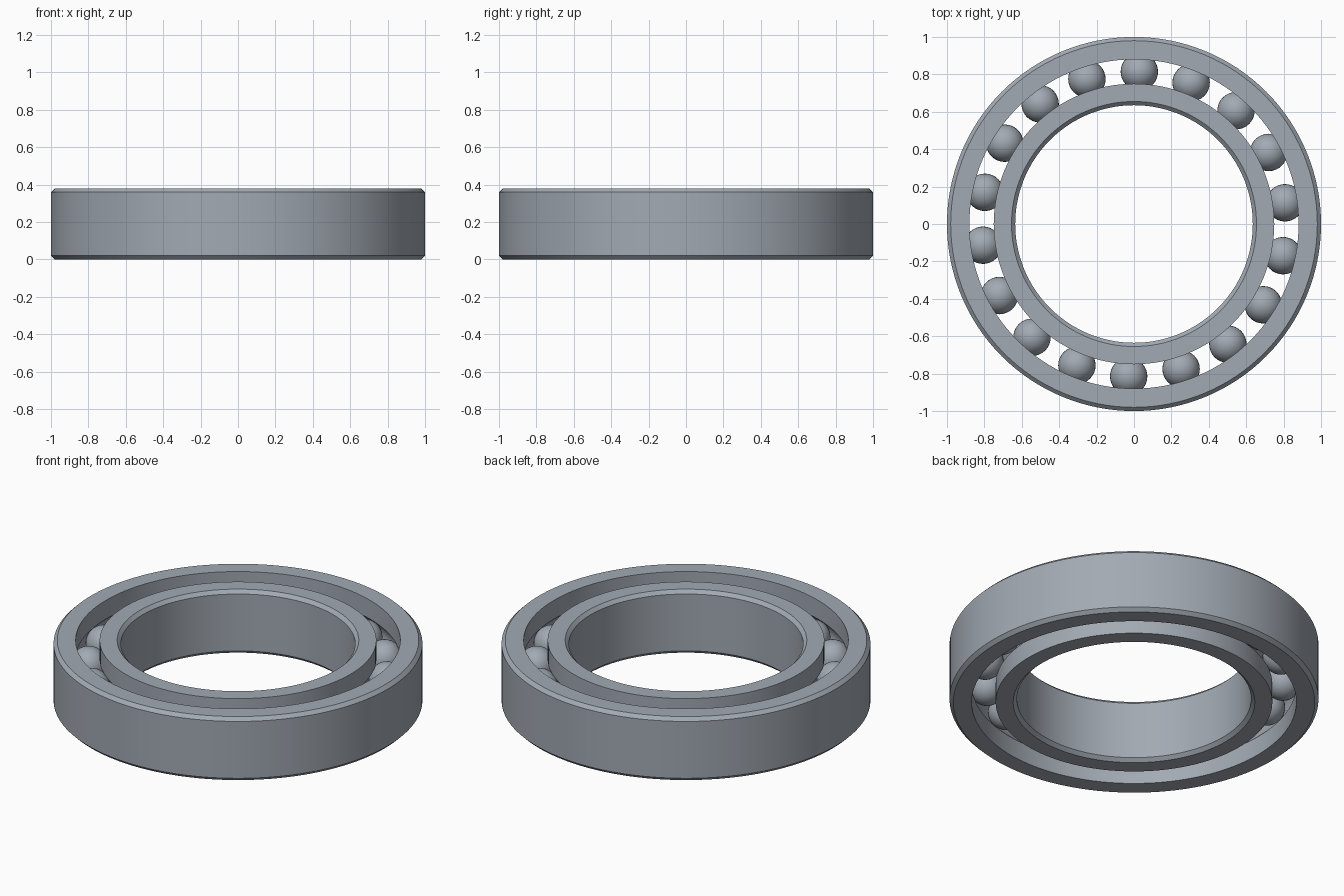
import bpy
import bmesh
from math import radians, sin, cos, sqrt
from mathutils import Matrix, Vector

if "Cube" in bpy.data.objects:
    bpy.data.objects.remove(bpy.data.objects["Cube"], do_unlink=True)

HEIGHT, MID = 0.38, 0.19
CHAMFER = 0.02
SEGMENTS = 128
BALLS, BALL_R, PITCH_R = 18, 0.1, 0.815

steel = bpy.data.materials.new("steel grey")
steel.use_nodes = True
steel.diffuse_color = (0.36, 0.40, 0.45, 1)
steel.node_tree.nodes["Principled BSDF"].inputs["Base Color"].default_value = steel.diffuse_color


def add_object(name, bm):
    bmesh.ops.recalc_face_normals(bm, faces=bm.faces[:])
    mesh = bpy.data.meshes.new(name)
    bm.to_mesh(mesh)
    bm.free()
    mesh.materials.append(steel)
    obj = bpy.data.objects.new(name, mesh)
    bpy.context.collection.objects.link(obj)
    bpy.ops.object.select_all(action='DESELECT')
    obj.select_set(True)
    bpy.context.view_layer.objects.active = obj
    bpy.ops.object.shade_smooth_by_angle(angle=radians(25))
    return obj


def groove(wall_r, steps=10):
    """Race arc that seats the balls, from bottom to top of a ring wall."""
    r = BALL_R + 0.001
    side = 1 if wall_r > PITCH_R else -1
    half = sqrt(r * r - (wall_r - PITCH_R) ** 2)
    heights = [half * (2 * i / steps - 1) for i in range(steps + 1)]
    return [(PITCH_R + side * sqrt(r * r - h * h), MID + h) for h in heights]


def add_ring(name, plain_r, race_r):
    """Revolve a profile: chamfered plain wall on one side, grooved race on the other."""
    inset = plain_r + (CHAMFER if race_r > plain_r else -CHAMFER)
    profile = [(race_r, 0)] + groove(race_r) + [
        (race_r, HEIGHT), (inset, HEIGHT), (plain_r, HEIGHT - CHAMFER),
        (plain_r, CHAMFER), (inset, 0)]
    bm = bmesh.new()
    loops = []
    for i in range(SEGMENTS):
        a = radians(360 * i / SEGMENTS)
        loops.append([bm.verts.new((r * cos(a), r * sin(a), z)) for r, z in profile])
    for i, loop in enumerate(loops):
        after = loops[(i + 1) % SEGMENTS]
        for j in range(len(profile)):
            k = (j + 1) % len(profile)
            bm.faces.new((loop[j], after[j], after[k], loop[k]))
    return add_object(name, bm)


# Inner and outer rings
add_ring("outer_ring", 1.0, 0.88)
add_ring("inner_ring", 0.635, 0.75)

# Balls spaced evenly between the races
for n in range(BALLS):
    a = radians(8 + n * 360 / BALLS)
    place = Matrix.Translation(Vector((PITCH_R * cos(a), PITCH_R * sin(a), MID)))
    bm = bmesh.new()
    bmesh.ops.create_uvsphere(bm, u_segments=32, v_segments=16, radius=BALL_R, matrix=place)
    add_object(f"ball_{n + 1}", bm)
